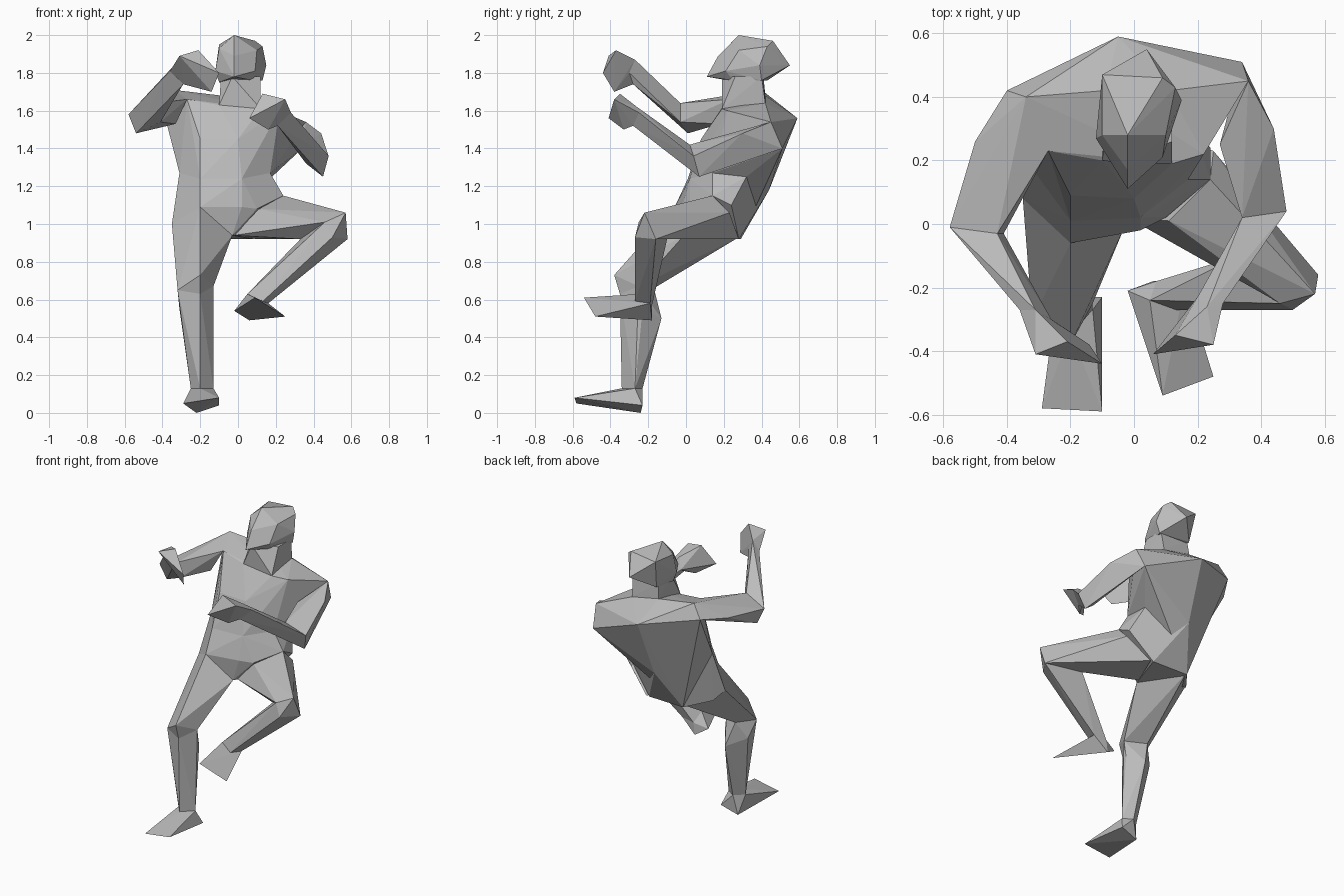
import bpy
import bmesh
from mathutils import Vector

default_cube = bpy.data.objects.get("Cube")
if default_cube:
    bpy.data.objects.remove(default_cube, do_unlink=True)

# Single matte clay colour
clay_colour = (0.5, 0.5, 0.5, 1)
clay = bpy.data.materials.new("clay_grey")
clay.use_nodes = True
clay.diffuse_color = clay_colour
shader = next(node for node in clay.node_tree.nodes if node.type == "BSDF_PRINCIPLED")
shader.inputs["Base Color"].default_value = clay_colour
shader.inputs["Roughness"].default_value = 0.8


def faceted_part(name, *sections):
    """Stretch a flat-faced skin over the cross-sections of one body part."""
    mesh = bpy.data.meshes.new(name)
    bm = bmesh.new()
    for section in sections:
        for corner in section:
            bm.verts.new(Vector(corner))
    bmesh.ops.convex_hull(bm, input=bm.verts[:])
    loose = [vert for vert in bm.verts if not vert.link_faces]
    bmesh.ops.delete(bm, geom=loose, context="VERTS")
    bmesh.ops.recalc_face_normals(bm, faces=bm.faces[:])
    bm.to_mesh(mesh)
    bm.free()
    mesh.materials.append(clay)
    part = bpy.data.objects.new(name, mesh)
    bpy.context.scene.collection.objects.link(part)
    return part


# Head: crown, brow and back, then jaw
crown = [(-.02, .28, 2), (.09, .46, 1.97), (.13, .43, 1.94), (-.1, .47, 1.95)]
skull = [(-.02, .17, 1.89), (.1, .28, 1.92), (.09, .21, 1.81), (.15, .39, 1.84),
         (.04, .55, 1.84), (-.12, .27, 1.81), (-.1, .28, 1.93)]
jaw = [(-.02, .11, 1.78), (.08, .25, 1.76), (.13, .4, 1.76),
       (-.08, .43, 1.76), (-.1, .28, 1.75)]
faceted_part("head", crown, skull, jaw)

# Neck
neck_top = [(-.03, .19, 1.78), (-.09, .28, 1.78), (.12, .26, 1.78),
            (.12, .4, 1.78), (-.08, .41, 1.78)]
neck_base = [(-.1, .2, 1.63), (.12, .19, 1.61), (.11, .42, 1.64), (-.09, .42, 1.68)]
faceted_part("neck", neck_top, neck_base)

# Torso, leaning forward with the left shoulder dropped
right_shoulder = [(-.4, .42, 1.62), (-.34, .4, 1.71), (-.27, .23, 1.66)]
left_shoulder = [(.34, .51, 1.4), (.36, .45, 1.54), (.22, .22, 1.6)]
upper_back = [(-.05, .59, 1.56)]
breast = [(-.2, .09, 1.45), (0, .08, 1.45), (.18, .18, 1.45)]
waist = [(-.31, .16, 1.27), (-.2, .01, 1.24), (.02, .02, 1.24),
         (.17, .14, 1.27), (.18, .32, 1.25)]
lower_back = [(-.07, .44, 1.18), (-.18, .29, .92)]
hips = [(-.2, -.06, 1.09), (.02, -.02, 1.09), (.1, .02, 1.08),
        (-.35, .08, 1), (.24, .14, 1.15), (.24, .24, 1.1)]
seat = [(-.03, -.01, .94), (.08, .28, .92), (-.3, .14, .94)]
faceted_part("chest", right_shoulder, left_shoulder, neck_base, upper_back,
             breast, waist, lower_back)
faceted_part("pelvis", waist, hips, lower_back, seat)

# Right arm, raised beside the head
right_armpit = [(-.5, .26, 1.6), (-.33, .18, 1.53)]
right_elbow = [(-.58, -.01, 1.58), (-.54, .01, 1.48), (-.43, -.03, 1.64), (-.41, -.03, 1.54)]
right_wrist = [(-.36, -.27, 1.81), (-.31, -.27, 1.87), (-.26, -.3, 1.8), (-.29, -.28, 1.74)]
right_knuckles = [(-.31, -.41, 1.89), (-.1, -.44, 1.8), (-.21, -.37, 1.92),
                  (-.14, -.38, 1.7)]
faceted_part("right_upper_arm", right_shoulder, right_armpit, right_elbow)
faceted_part("right_forearm", right_elbow, right_wrist)
faceted_part("right_hand", right_wrist, right_knuckles)

# Left arm, bent in front of the chest
left_armpit = [(.44, .3, 1.48), (.27, .25, 1.45)]
left_elbow = [(.48, .04, 1.36), (.45, .07, 1.25), (.34, .02, 1.42), (.36, .04, 1.32)]
left_wrist = [(.28, -.25, 1.59), (.23, -.26, 1.62), (.2, -.23, 1.55), (.21, -.28, 1.52)]
left_knuckles = [(.06, -.41, 1.56), (.25, -.38, 1.66), (.13, -.35, 1.69),
                 (.16, -.33, 1.5)]
faceted_part("left_upper_arm", left_shoulder[:2], left_armpit, left_elbow)
faceted_part("left_forearm", left_elbow, left_wrist)
faceted_part("left_hand", left_wrist, left_knuckles)

# Right leg, standing
right_hip = [(-.2, -.06, 1.09), (-.35, .08, 1), (-.18, .28, .93), (-.03, -.01, .94)]
right_knee = [(-.2, -.38, .73), (-.32, -.3, .65), (-.25, -.17, .66), (-.13, -.25, .67)]
right_shin_top = [(-.2, -.35, .63)]
right_calf = [(-.31, -.22, .55), (-.2, -.13, .5), (-.13, -.23, .55)]
right_ankle = [(-.2, -.34, .13), (-.25, -.28, .13), (-.19, -.23, .13), (-.13, -.27, .13)]
right_sole = [(-.29, -.58, .05), (-.1, -.59, .08), (-.22, -.24, 0), (-.1, -.23, .04)]
faceted_part("right_thigh", right_hip, right_knee, right_shin_top)
faceted_part("right_shin", right_knee[1:], right_shin_top, right_calf, right_ankle)
faceted_part("right_foot", right_ankle, right_sole)

# Left leg, lifted and crossing inward
left_hip = [(.24, .14, 1.15), (.11, .01, 1.08), (-.02, .02, .94), (.1, .28, .92), (.25, .23, 1.06)]
left_knee = [(.57, -.22, 1.06), (.58, -.16, .92), (.46, -.25, 1.01), (.33, -.1, .92)]
left_shin_top = [(.5, -.27, .93)]
left_ankle = [(.05, -.24, .63), (.16, -.19, .58), (.13, -.27, .59), (.07, -.18, .57)]
left_sole = [(-.02, -.21, .54), (.06, -.18, .49), (.25, -.48, .51), (.09, -.54, .61)]
faceted_part("left_thigh", left_hip, left_knee)
faceted_part("left_shin", left_knee, left_shin_top, left_ankle)
faceted_part("left_foot", left_ankle, left_sole)
